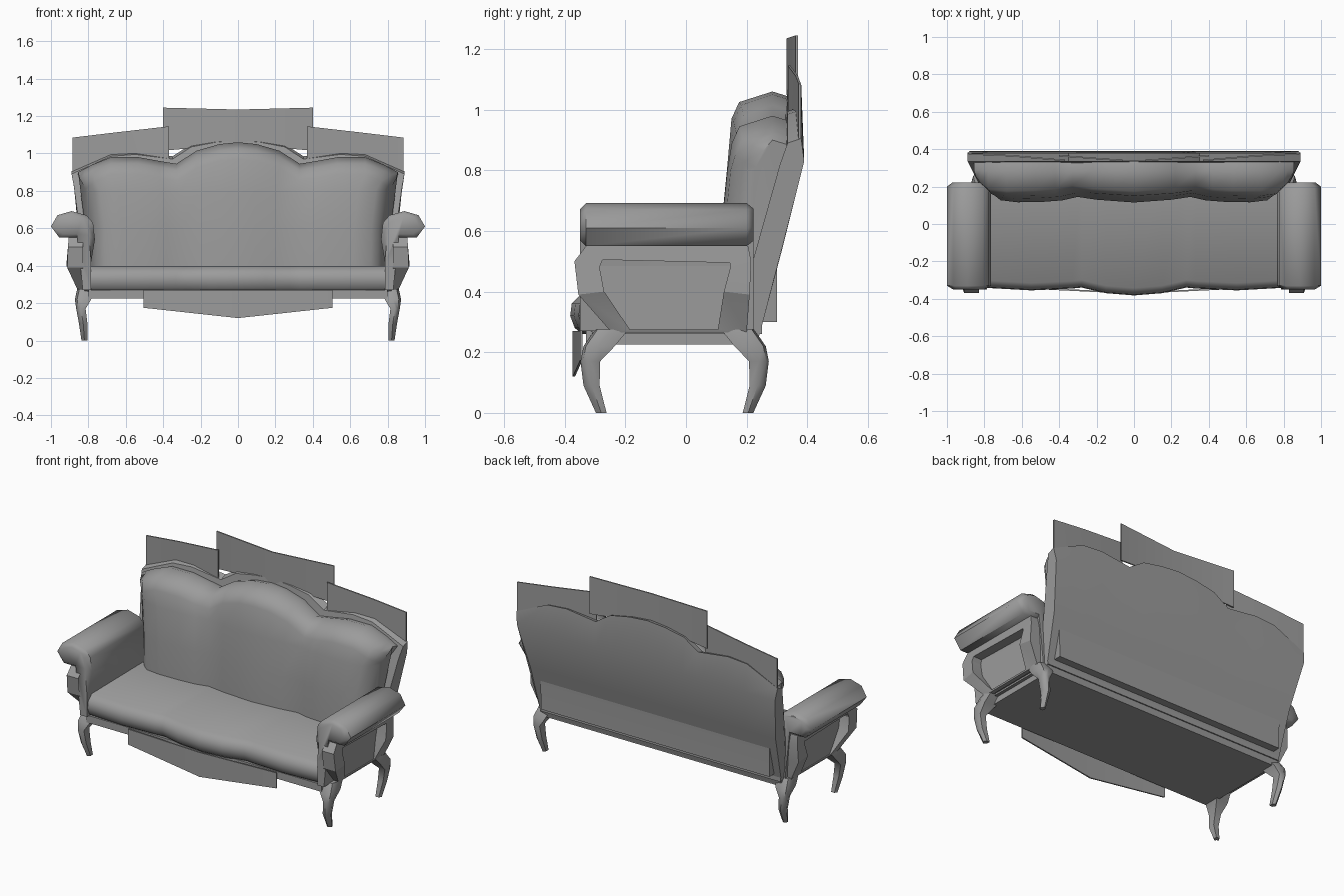
import bpy, bmesh
from math import radians

cube = bpy.data.objects.get("Cube")
if cube:
    bpy.data.objects.remove(cube, do_unlink=True)

grey = bpy.data.materials.new("plain grey")
grey.use_nodes = True
TONE = (0.33, 0.33, 0.33, 1)
grey.diffuse_color = TONE
grey.node_tree.nodes["Principled BSDF"].inputs["Base Color"].default_value = TONE


def lerp(table, t):
    """Interpolate (position, value) pairs."""
    if t <= table[0][0]:
        return table[0][1]
    for (a, va), (b, vb) in zip(table, table[1:]):
        if t <= b:
            return va + (vb - va) * (t - a) / (b - a)
    return table[-1][1]


def loft(name, rings, caps=True, closed=True, mirror=False, angle=40):
    """Skin a list of equal-length point rings."""
    bm = bmesh.new()
    rows = [[bm.verts.new(p) for p in ring] for ring in rings]
    n = len(rows[0])
    for a, b in zip(rows, rows[1:]):
        for i in range(n if closed else n - 1):
            j = (i + 1) % n
            bm.faces.new((a[i], a[j], b[j], b[i]))
    if caps:
        bm.faces.new(rows[0][::-1])
        bm.faces.new(rows[-1])
    bmesh.ops.recalc_face_normals(bm, faces=bm.faces)
    mesh = bpy.data.meshes.new(name)
    bm.to_mesh(mesh)
    bm.free()
    obj = bpy.data.objects.new(name, mesh)
    bpy.context.collection.objects.link(obj)
    mesh.materials.append(grey)
    if mirror:
        obj.modifiers.new("mirror", 'MIRROR')
    bpy.ops.object.select_all(action='DESELECT')
    obj.select_set(True)
    bpy.context.view_layer.objects.active = obj
    bpy.ops.object.shade_smooth_by_angle(angle=radians(angle))
    return obj


def both(xs):
    """Positive stations extended to both sides, left to right."""
    return [-x for x in reversed(xs) if x > 0] + list(xs)


# Seat cushion with a wavy rolled front
front = [(0, -.372), (.15, -.36), (.28, -.33), (.33, -.335), (.55, -.345), (.82, -.33)]
rings = []
for x in both([0, .15, .28, .33, .55, .7, .82]):
    f = lerp(front, abs(x))
    rings.append([(x, y, z) for y, z in ((.25, .26), (f + .03, .26), (f + .005, .28),
                  (f - .01, .32), (f - .005, .36), (f + .03, .395), (.25, .4))])
loft("seat_cushion", rings, angle=50)

# Rail under the seat
rail = [(-.8, -.33), (.8, -.33), (.8, .235), (-.8, .235)]
loft("seat_rail", [[(x, y, z) for x, y in rail] for z in (.225, .27)])

# Padded back: three lobes, leaning backwards
lobes = [(0, 1.06), (.1, 1.05), (.22, 1.015), (.33, .945), (.42, .96), (.53, .98),
         (.68, .98), (.78, .94), (.855, .9)]
crease = [(0, 0), (.22, .015), (.33, .03), (.45, .005), (.75, 0), (.8, .02), (.855, .08)]
waist = [(.3, .91), (.6, .915), (.8, .945), (.88, 1)]
rings = []
for x in both([0, .1, .22, .33, .42, .53, .68, .78, .82, .855]):
    top, c = lerp(lobes, abs(x)), lerp(crease, abs(x))
    profile = [(.3, .3), (.115 + c, .3), (.115 + c, .6), (.135 + c, .8), (.15 + c, top - .09),
               (.175 + c, top - .035), (.285, top), (.35, top - .02), (.32, .8), (.3, .6)]
    rings.append([(x * lerp(waist, z), y, z) for y, z in profile])
loft("back_cushion", rings, angle=50)

# Wooden back frame behind the padding
crest = [(0, 1.085), (.12, 1.075), (.25, 1.05), (.35, .985), (.55, 1.01), (.68, 1.0), (.89, .905)]
side = [(.23, .92), (.67, .945), (.8, .98), (.88, 1)]
rings = []
for x in both([0, .12, .25, .35, .55, .68, .89]):
    top = lerp(crest, abs(x))
    profile = [(.2, .23), (.22, .5), (.31, .82), (.335, top - .015), (.38, top),
               (.39, .83), (.32, .55), (.235, .23)]
    rings.append([(x * lerp(side, z), y, z) for y, z in profile])
loft("back_frame", rings, angle=25)


def plate(name, points, mirror=False):
    """Thin carved plate; points are (x, y, bottom, top)."""
    t = .004
    loft(name, [[(x, y - t, lo), (x, y + t, lo), (x, y + t, hi), (x, y - t, hi)]
                for x, y, lo, hi in points], mirror=mirror)


# Thin crest plates above the back, and apron plate below the seat
plate("crest_centre", [(-.4, .365, 1.015, 1.245), (0, .335, 1.05, 1.235), (.4, .365, 1.015, 1.245)])
plate("crest_side", [(.37, .34, .95, 1.145), (.66, .365, .94, 1.112), (.885, .375, .88, 1.085)], True)
plate("apron_plate", [(-.505, -.345, .175, .27), (0, -.37, .12, .27), (.505, -.345, .175, .27)])

# Scrolled arms: one section swept front to back, with a bevelled end
scroll = [(1, .61), (.965, .67), (.89, .692), (.81, .67), (.775, .63), (.765, .54), (.785, .42),
          (.785, .27), (.83, .27), (.845, .42), (.855, .55), (.955, .55)]
rings = []
for y, s in ((-.35, .72), (-.33, 1), (.2, 1), (.222, .75)):
    rings.append([(.88 + (x - .88) * s if z > .5 else x, y,
                   .62 + (z - .62) * s if z > .5 else z) for x, z in scroll])
loft("arm", rings, mirror=True, angle=50)

# Side frame under each arm, with a recessed panel
bulge = [(.27, .855), (.4, .918), (.55, .905)]
outer = [(-.33, .55), (-.368, .5), (-.355, .39), (-.245, .265), (.2, .265), (.21, .39), (.215, .5), (.205, .55)]
inner = [(-.275, .505), (-.285, .48), (-.27, .4), (-.185, .275), (.105, .275), (.125, .4), (.145, .475), (.145, .495)]
loft("side_frame", [[(.83, y, z) for y, z in outer],
                    [(lerp(bulge, z), y, z) for y, z in outer],
                    [(lerp(bulge, z), y, z) for y, z in inner],
                    [(.85, y, z) for y, z in inner]], caps=False, mirror=True, angle=25)
loft("side_panel", [[(.82, y, z) for y, z in inner], [(.85, y, z) for y, z in inner]], mirror=True)

# Curved legs: (height, x inner, x outer, y inner, y outer) for the front
leg = [(0, .805, .837, -.262, -.297), (.09, .805, .85, -.285, -.338), (.17, .815, .865, -.283, -.348),
       (.22, .785, .872, -.235, -.338), (.275, .765, .86, -.19, -.3)]
for name, sign, shift in (("front_leg", 1, 0), ("back_leg", -1, -.075)):
    rings = []
    for z, xi, xo, yi, yo in leg:
        m = (yi + yo) / 2
        rings.append([(x, sign * y + (shift if sign < 0 else 0), z) for x, y in
                      ((xi, yi), (xo - .01, yi), (xo, m), (xo - .012, yo + .008),
                       ((xi + xo) / 2, yo), (xi, yo + .012))])
    loft(name, rings, mirror=True, angle=50)
